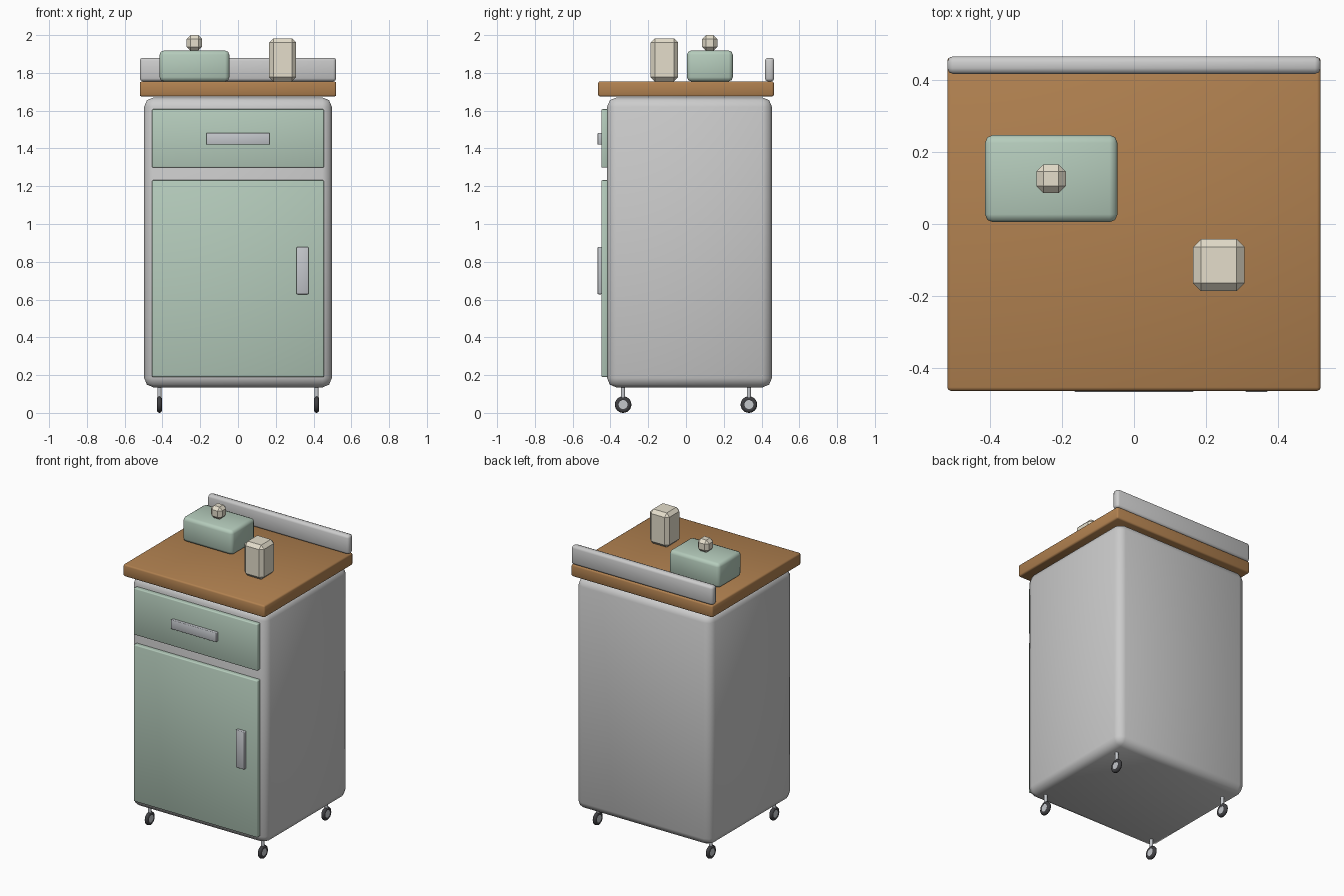
import bpy
from math import pi

if "Cube" in bpy.data.objects:
    bpy.data.objects.remove(bpy.data.objects["Cube"])


def material(name, color):
    m = bpy.data.materials.new(name)
    m.diffuse_color = (*color, 1)
    m.use_nodes = True
    m.node_tree.nodes["Principled BSDF"].inputs["Base Color"].default_value = m.diffuse_color
    return m


GREEN = material("sage_paint", (0.46, 0.60, 0.50))
WOOD = material("wood", (0.44, 0.22, 0.08))
BEIGE = material("beige", (0.78, 0.73, 0.60))
STEEL = material("steel", (0.55, 0.57, 0.60))
RUBBER = material("rubber", (0.05, 0.05, 0.055))


def finish(name, mat, smooth=True):
    ob = bpy.context.object
    ob.name = name
    if mat:
        ob.data.materials.append(mat)
    if smooth:
        ob.data.shade_smooth()
    return ob


def box(name, x, y, z, bevel, segments=2, mat=None):
    """Bevelled box given by its (min, max) range on each axis."""
    spans = (x, y, z)
    bpy.ops.mesh.primitive_cube_add(size=1, location=[(a + b) / 2 for a, b in spans])
    bpy.context.object.scale = [b - a for a, b in spans]
    bpy.ops.object.transform_apply(location=False, rotation=False, scale=True)
    ob = finish(name, mat, smooth=segments > 1)
    mod = ob.modifiers.new("bevel", "BEVEL")
    mod.width, mod.segments = bevel, segments
    return ob


# Cabinet body, worktop and rear splashback
box("cabinet_body", (-0.497, 0.497), (-0.418, 0.455), (0.135, 1.67), 0.05)
box("worktop", (-0.52, 0.52), (-0.465, 0.465), (1.675, 1.755), 0.01, mat=WOOD)
box("splashback", (-0.52, 0.52), (0.418, 0.467), (1.755, 1.88), 0.016)

# Drawer and door fronts with their handles
box("drawer_front", (-0.455, 0.455), (-0.448, -0.412), (1.298, 1.608), 0.006, mat=GREEN)
box("door_front", (-0.455, 0.455), (-0.448, -0.412), (0.19, 1.232), 0.006, mat=GREEN)
box("drawer_handle", (-0.167, 0.167), (-0.468, -0.445), (1.42, 1.482), 0.004, mat=STEEL)
box("door_handle", (0.31, 0.373), (-0.468, -0.445), (0.628, 0.878), 0.004, mat=STEEL)

# Lidded box and jar on the worktop
box("bread_box", (-0.415, -0.046), (0.005, 0.248), (1.755, 1.918), 0.022, mat=GREEN)
box("bread_box_knob", (-0.272, -0.19), (0.086, 0.166), (1.918, 2.0), 0.02, 1, BEIGE)
box("jar", (0.165, 0.308), (-0.187, -0.042), (1.755, 1.983), 0.022, 1, BEIGE)

# Casters: tyre, hub and stem at each corner
for sx, side in ((-1, "left"), (1, "right")):
    for sy, end in ((-1, "front"), (1, "back")):
        x, y, tag = 0.416 * sx, 0.333 * sy, f"{end}_{side}"
        bpy.ops.mesh.primitive_torus_add(
            major_segments=24, minor_segments=10, major_radius=0.031, minor_radius=0.013,
            location=(x, y, 0.044), rotation=(0, pi / 2, 0))
        finish(f"caster_tyre_{tag}", RUBBER)
        bpy.ops.mesh.primitive_cylinder_add(
            vertices=20, radius=0.024, depth=0.02,
            location=(x, y, 0.044), rotation=(0, pi / 2, 0))
        finish(f"caster_hub_{tag}", STEEL, smooth=False)
        bpy.ops.mesh.primitive_cylinder_add(
            vertices=16, radius=0.011, depth=0.085, location=(x, y, 0.1075))
        finish(f"caster_stem_{tag}", STEEL)
        bpy.ops.object.shade_smooth_by_angle(angle=pi / 6)
